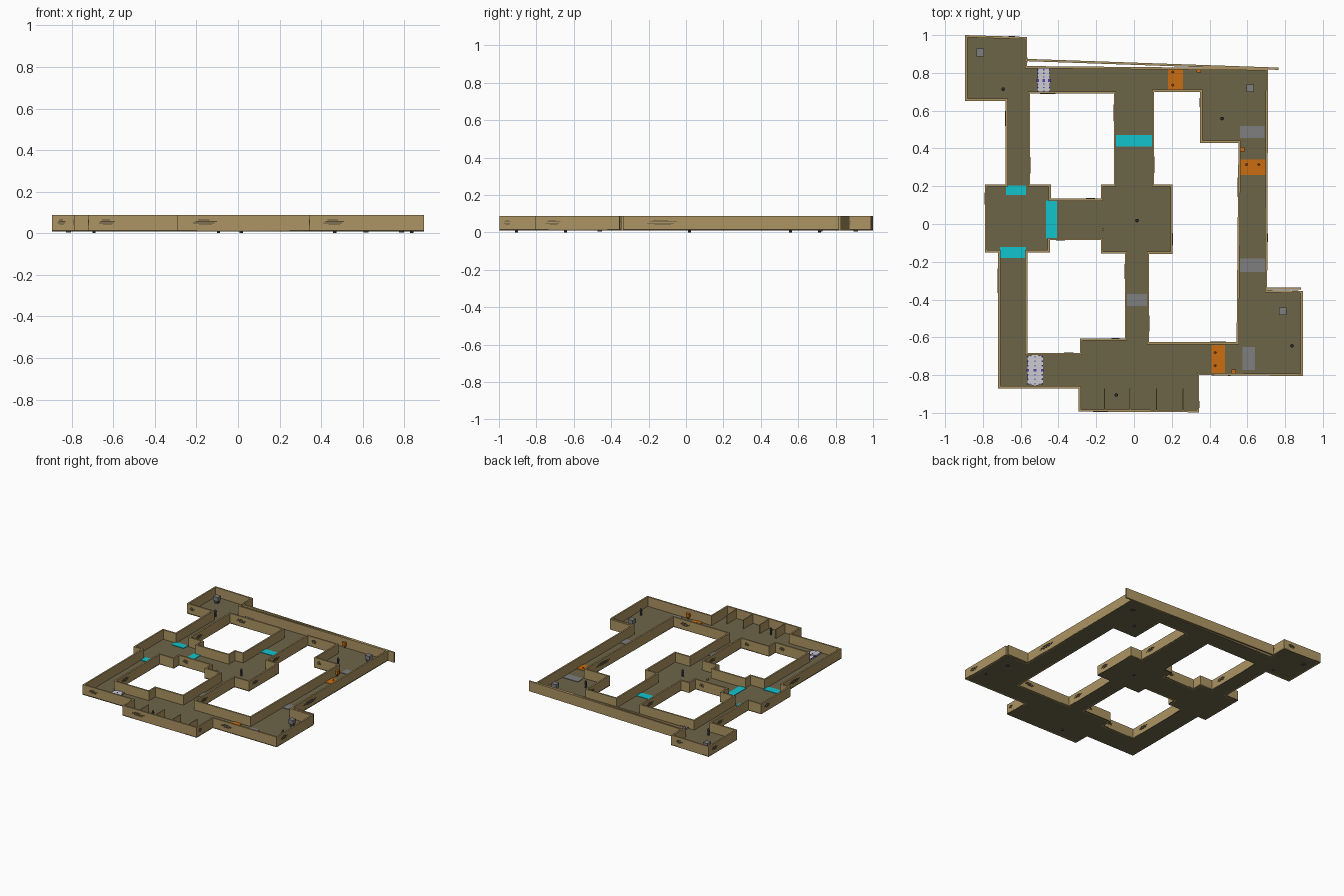
import bpy, bmesh, math
from mathutils import Vector, Matrix

if "Cube" in bpy.data.objects:
    bpy.data.objects.remove(bpy.data.objects["Cube"])


def mat(name, r, g, b):
    m = bpy.data.materials.new(name)
    m.diffuse_color = (r, g, b, 1)
    m.use_nodes = True
    m.node_tree.nodes["Principled BSDF"].inputs["Base Color"].default_value = m.diffuse_color
    return m


TAN = mat("tan_wall", 0.42, 0.30, 0.125)
FLOOR = mat("olive_floor", 0.155, 0.128, 0.066)
MARK = mat("dark_brown_mark", 0.09, 0.072, 0.04)
CYAN = mat("cyan", 0.006, 0.55, 0.61)
ORANGE = mat("orange", 0.60, 0.155, 0.006)
GREY = mat("mid_grey", 0.21, 0.21, 0.215)
DARK = mat("dark_grey", 0.07, 0.07, 0.08)
PALE = mat("pale_grey", 0.60, 0.60, 0.64)
PURPLE = mat("purple", 0.10, 0.05, 0.40)

Z_FLOOR, Z_BASE, Z_TOP, T = 0.014, 0.009, 0.087, 0.012


def finish(name, bm, material):
    bmesh.ops.recalc_face_normals(bm, faces=bm.faces)
    me = bpy.data.meshes.new(name)
    bm.to_mesh(me)
    bm.free()
    me.materials.append(material)
    ob = bpy.data.objects.new(name, me)
    bpy.context.collection.objects.link(ob)
    return ob


def add_box(bm, x0, x1, y0, y1, z0, z1, turn=None):
    m = Matrix.Translation(((x0 + x1) / 2, (y0 + y1) / 2, (z0 + z1) / 2))
    m = m @ Matrix.Diagonal((x1 - x0, y1 - y0, z1 - z0, 1))
    bmesh.ops.create_cube(bm, size=1, matrix=(turn @ m) if turn else m)


def box(name, material, *dims):
    bm = bmesh.new()
    add_box(bm, *dims)
    return finish(name, bm, material)


def add_cone(bm, x, y, z0, z1, r0, r1, n=16):
    bmesh.ops.create_cone(bm, cap_ends=True, segments=n, radius1=r0, radius2=r1, depth=z1 - z0,
                          matrix=Matrix.Translation((x, y, (z0 + z1) / 2)))


def edge_frame(a, b):
    """Matrix with origin at a, x along the edge and y to its left."""
    d = b - a
    return Matrix.Translation((a.x, a.y, 0)) @ Matrix.Rotation(math.atan2(d.y, d.x), 4, 'Z')


# Plan outlines: outer counter-clockwise, courtyards clockwise, so rooms lie on the left
outer = [(-.894, 1), (-.894, .652), (-.68, .652), (-.68, .21), (-.79, .21), (-.79, -.15),
         (-.72, -.15), (-.72, -.87), (-.293, -.87), (-.293, -.993), (.345, -.997), (.345, -.80),
         (.894, -.805), (.894, -.355), (.705, -.35), (.71, .825), (-.566, .836), (-.566, .99)]
yard_nw = [(-.55, .69), (-.106, .69), (-.106, .21), (-.175, .21), (-.175, .135),
           (-.44, .135), (-.44, .21), (-.55, .21)]
yard_sw = [(-.565, -.15), (-.445, -.15), (-.445, -.085), (-.175, -.085), (-.175, -.157),
           (-.048, -.157), (-.048, -.605), (-.287, -.605), (-.287, -.682), (-.565, -.682)]
yard_e = [(.107, .70), (.35, .70), (.35, .43), (.553, .43), (.543, -.625), (.08, -.625),
          (.08, -.158), (.205, -.158), (.205, .21), (.107, .21)]
loops = {"outer": outer, "north_west_yard": yard_nw, "south_west_yard": yard_sw, "east_yard": yard_e}

# Floor slab with courtyard openings
cu = bpy.data.curves.new("floor", 'CURVE')
cu.dimensions, cu.fill_mode, cu.extrude = '2D', 'BOTH', (Z_FLOOR - Z_BASE) / 2
for pts in loops.values():
    sp = cu.splines.new('POLY')
    sp.points.add(len(pts) - 1)
    for p, (x, y) in zip(sp.points, pts):
        p.co = (x, y, 0, 1)
    sp.use_cyclic_u = True
cu.materials.append(FLOOR)
floor = bpy.data.objects.new("floor", cu)
floor.location.z = (Z_FLOOR + Z_BASE) / 2
bpy.context.collection.objects.link(floor)
bpy.context.view_layer.objects.active = floor
floor.select_set(True)
bpy.ops.object.convert(target='MESH')

# Mitred walls round every outline, with flat dash marks on the open side
marks = bmesh.new()
for name, pts in loops.items():
    v = [Vector(p) for p in pts]
    n = len(v)
    nor = []
    for i in range(n):
        d = (v[(i + 1) % n] - v[i]).normalized()
        nor.append(Vector((-d.y, d.x)))
    inner = []
    for i in range(n):
        a, b = nor[i - 1], nor[i]
        inner.append(v[i] + (a + b) * (T / (1 + a.dot(b))))
    bm = bmesh.new()
    rings = [[bm.verts.new((p.x, p.y, z)) for p in ring]
             for ring, z in ((v, Z_BASE), (v, Z_TOP), (inner, Z_TOP), (inner, Z_BASE))]
    for k in range(4):
        r, s = rings[k], rings[(k + 1) % 4]
        for i in range(n):
            j = (i + 1) % n
            bm.faces.new((r[i], r[j], s[j], s[i]))
    finish(name + "_wall", bm, TAN)
    for i in range(n):
        a, b = v[i], v[(i + 1) % n]
        size = (b - a).length
        if size < 0.15:
            continue
        f = edge_frame(a, b)
        start, w = size * 0.12, min(size * 0.18, 0.16)
        for row, (s, e) in enumerate(((.25, .8), (0, .9), (.1, 1), (.2, .7))):
            z = 0.041 + row * 0.007
            add_box(marks, start + w * s, start + w * e, -0.002, 0.001, z, z + 0.003, f)
finish("wall_marks", marks, MARK)

# Slightly skewed second wall along the north, and a doubled wall by the south-east room
bm = bmesh.new()
a, b = Vector((-.566, .862)), Vector((.765, .816))
add_box(bm, 0, (b - a).length, 0, T, Z_BASE, Z_TOP, edge_frame(a, b))
finish("skewed_north_wall", bm, TAN)
box("doubled_wall", TAN, .70, .885, -.347, -.335, Z_BASE, Z_TOP)

# Stall partitions in the south room
bm = bmesh.new()
for x in (-.157, -.02, .12, .26):
    add_box(bm, x - .003, x + .003, -.985, -.87, Z_FLOOR, Z_TOP - .004)
finish("stall_partitions", bm, TAN)

# Coloured floor plates
plates = {
    "cyan_plate": (CYAN, [(-.10, .095, .41, .472), (-.677, -.572, .153, .205),
                          (-.71, -.572, -.18, -.122), (-.465, -.407, -.077, .125)]),
    "orange_plate": (ORANGE, [(.18, .26, .712, .828), (.563, .698, .26, .342), (.41, .482, -.788, -.64)]),
    "grey_plate": (GREY, [(.562, .69, .455, .52), (.56, .693, -.255, -.182),
                          (-.037, .07, -.434, -.37), (.575, .64, -.772, -.65)]),
}
for name, (m, rects) in plates.items():
    for r in rects:
        box(name, m, *r, Z_FLOOR - .002, Z_FLOOR + .004)

# Orange switch boxes and small pegs on their plates
for x, y in ((.343, .813), (.572, .395), (.528, -.782)):
    box("switch_box", ORANGE, x - .013, x + .013, y - .012, y + .012, .03, .058)
    box("switch_post", DARK, x - .004, x + .004, y - .004, y + .004, Z_FLOOR, .03)
bm = bmesh.new()
for x, y in ((.205, .735), (.205, .805), (.595, .315), (.66, .315), (.43, -.68), (.43, -.75)):
    add_cone(bm, x, y, Z_FLOOR, .026, .008, .003, 8)
finish("plate_pegs", bm, ORANGE)

# Pale pads: two round ends, with purple dots between and around
for x, y0, y1, square in ((-.478, .692, .828, True), (-.524, -.857, -.69, False)):
    r = .034 if square else .041
    bm = bmesh.new()
    add_cone(bm, x, y0 + r, Z_FLOOR, .022, r, r, 24)
    if square:
        add_box(bm, x - r, x + r, y1 - 2 * r, y1, Z_FLOOR, .022)
    else:
        add_cone(bm, x, y1 - r, Z_FLOOR, .022, r, r, 24)
    add_box(bm, x - r, x + r, y0 + .01, y1 - .01, Z_FLOOR, .018)
    finish("pale_pad", bm, PALE)
    bm = bmesh.new()
    for i in range(7):
        py = y0 + .012 + (y1 - y0 - .024) * i / 6
        for px in (x - r + .003, x, x + r - .003):
            s = .0035 if i != 3 else .007
            add_box(bm, px - s, px + s, py - s, py + s, .016, .0235)
    finish("pad_dots", bm, PURPLE)

# Grey consoles on pedestals
for x, y in ((-.815, .908), (.616, .718), (.787, -.462)):
    box("console_pedestal", DARK, x - .012, x + .012, y - .012, y + .012, .004, .035)
    box("console", GREY, x - .02, x + .02, y - .02, y + .02, .035, .068)

# Standing figures: base, tapering body and head
for x, y in ((-.693, .714), (.466, .558), (.836, -.645), (.016, .018), (-.094, -.905)):
    bm = bmesh.new()
    add_cone(bm, x, y, .0, .018, .008, .008, 8)
    add_cone(bm, x, y, .018, .055, .006, .01, 8)
    bmesh.ops.create_uvsphere(bm, u_segments=10, v_segments=6, radius=.007,
                              matrix=Matrix.Translation((x, y, .062)))
    finish("figure", bm, DARK)
box("small_crate", TAN, -.17, -.158, -.036, -.024, Z_FLOOR, .026)
